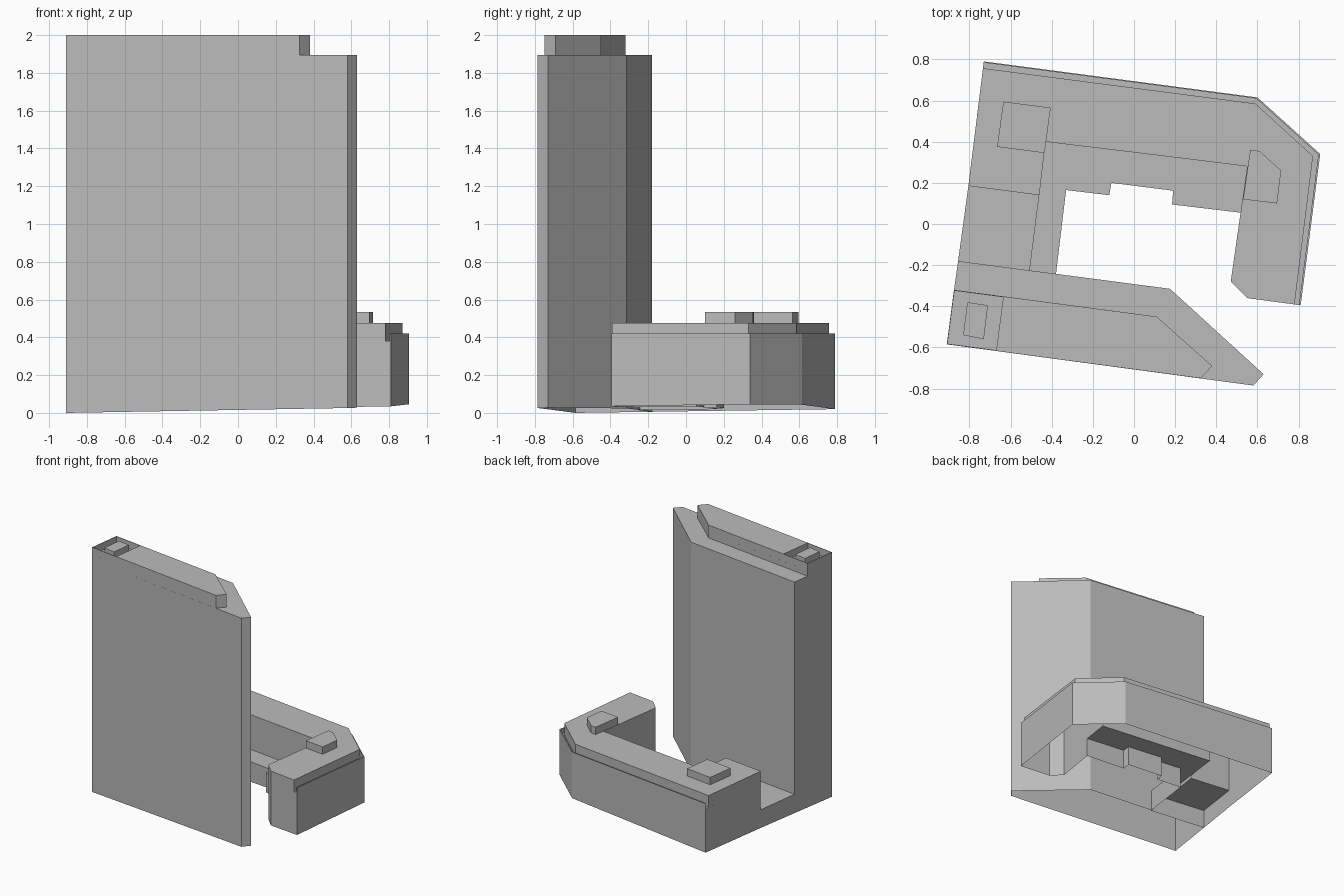
import bpy
import bmesh

default = bpy.data.objects.get("Cube")
if default:
    bpy.data.objects.remove(default)

grey = bpy.data.materials.new("plain_grey")
grey.use_nodes = True
colour = (0.5, 0.5, 0.5, 1)
grey.diffuse_color = colour
grey.node_tree.nodes["Principled BSDF"].inputs["Base Color"].default_value = colour


def ground(x, y):
    """Gently sloping site level."""
    return max(0, 0.0243 + 0.019 * x + 0.012 * y)


def loft(name, *levels):
    """Stack outlines (points, height), cap the top, leave the base open.
    A height of None follows the ground."""
    bm = bmesh.new()
    rings = [[bm.verts.new((x, y, ground(x, y) if z is None else z))
              for x, y in pts] for pts, z in levels]
    for low, high in zip(rings, rings[1:]):
        for i in range(len(low)):
            j = (i + 1) % len(low)
            bm.faces.new((low[i], low[j], high[j], high[i]))
    bm.faces.new(rings[-1])
    bmesh.ops.remove_doubles(bm, verts=bm.verts[:], dist=0.0005)
    bmesh.ops.recalc_face_normals(bm, faces=bm.faces[:])
    mesh = bpy.data.meshes.new(name)
    bm.to_mesh(mesh)
    bm.free()
    # Open shells: make sure the roof faces point upward
    roof = max(mesh.polygons, key=lambda p: (round(p.center.z, 3), p.area))
    if roof.normal.z < 0:
        mesh.flip_normals()
    mesh.materials.append(grey)
    obj = bpy.data.objects.new(name, mesh)
    bpy.context.collection.objects.link(obj)
    return obj


def prism(name, pts, z0, z1):
    return loft(name, (pts, z0), (pts, z1))


def parapet(name, path, z0, z1, centre, scale):
    """Thin wall along a path, its inner side shrunk towards a centre."""
    cx, cy = centre
    inner = [(cx + (x - cx) * scale, cy + (y - cy) * scale) for x, y in path]
    return prism(name, path + inner[::-1], z0, z1)


# Tower slab with a set-back top
foot = [(-.91, -.585), (.58, -.785), (.63, -.73), (.175, -.315), (-.855, -.18)]
crown = [(-.91, -.585), (.325, -.75), (.38, -.69), (.11, -.45), (-.875, -.32)]
loft("tower", (foot, None), (foot, 1.895), (crown, 1.895), (crown, 1.94))
prism("tower_roof_deck", [(-.67, -.617)] + crown[1:4] + [(-.635, -.352)], 1.94, 2)
parapet("tower_roof_parapet",
        [(-.635, -.352), (-.875, -.32), (-.91, -.585), (-.67, -.617)],
        1.94, 2, (-.77, -.47), .97)
prism("tower_roof_hatch",
      [(-.81, -.38), (-.71, -.395), (-.73, -.56), (-.83, -.54)], 1.94, 2)

# Courtyard block: low link, notched inner strip, then the main ring
outer = [(-.73, .79), (.6, .615), (.905, .34), (.81, -.395)]
set_back = [(-.734, .757), (.59, .585), (.87, .33), (.78, -.391)]
wing_end = [(.55, -.36), (.47, -.28)]
notches = [(.518, .055), (.185, .095), (.19, .162), (-.11, .2), (-.12, .14),
           (-.33, .165), (-.38, -.25), (-.51, -.23)]
inner_wall = [(.55, .28), (.21, .322), (.21, .322), (-.1, .36), (-.1, .36),
              (-.31, .385), (-.43, .4), (-.43, .4)]
link_out = [(-.51, -.23), (-.855, -.18), (-.805, .185)]
link_in = [(-.46, .14), (-.805, .185), (-.805, .185)]

with_link = outer + wing_end + notches + link_out
with_strip = outer + wing_end + notches + link_in
ring = outer + wing_end + inner_wall + link_in
ring_top = set_back + wing_end + inner_wall + link_in
loft("courtyard_block", (with_link, None), (with_link, .16), (with_strip, .16),
     (with_strip, .19), (ring, .19), (ring, .38), (ring_top, .38), (ring_top, .475))
parapet("gutter_parapet", outer, .38, .42, (0, .1), .99)

# Rooftop plant rooms
prism("left_plant_room",
      [(-.635, .595), (-.405, .565), (-.435, .345), (-.665, .375)], .475, .535)
prism("right_plant_room",
      [(.565, .36), (.61, .355), (.715, .26), (.695, .1), (.53, .12)], .475, .535)
